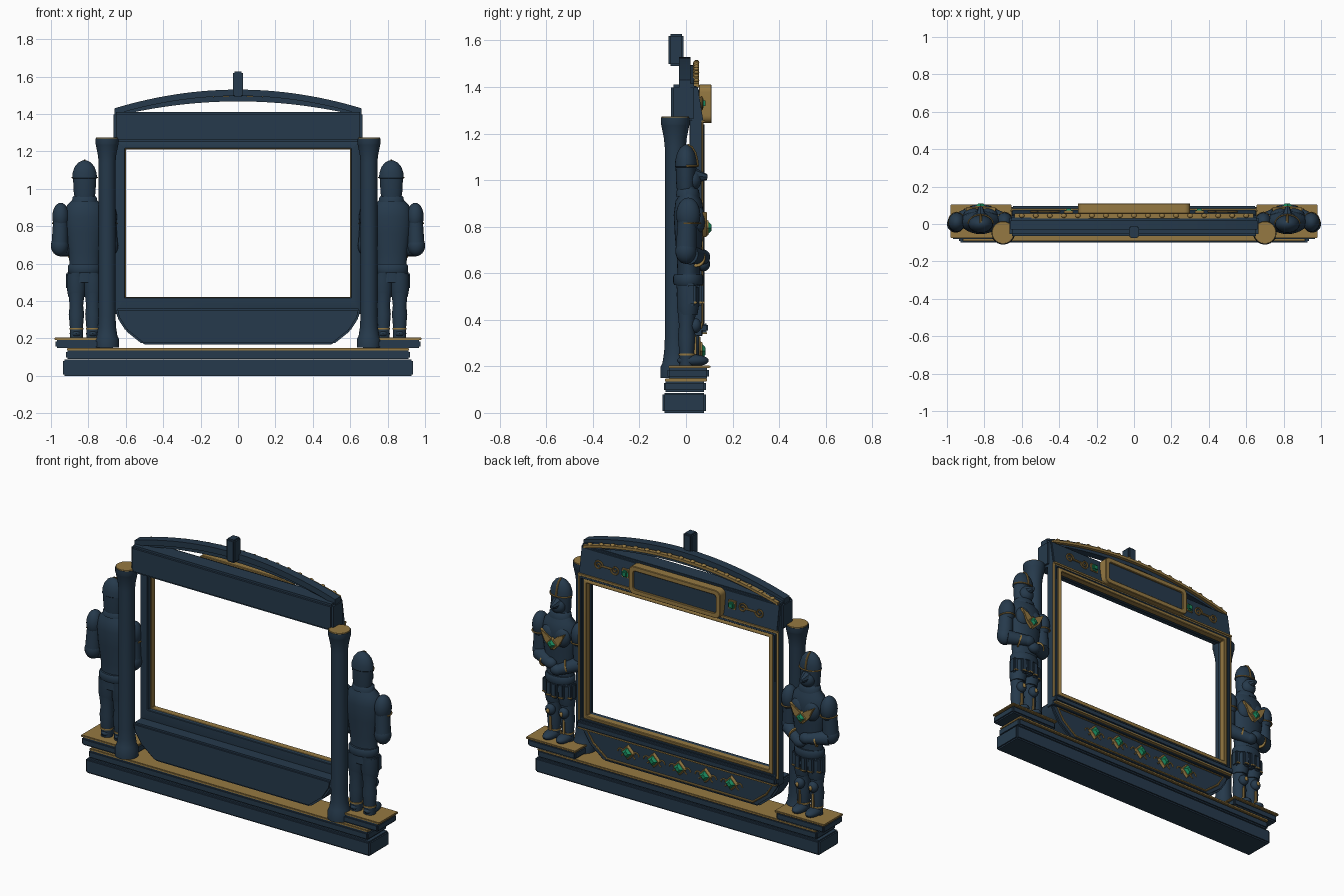
import bpy, bmesh, math
from mathutils import Vector, Matrix

if "Cube" in bpy.data.objects:
    bpy.data.objects.remove(bpy.data.objects["Cube"])


def material(name, rgb):
    m = bpy.data.materials.new(name)
    m.diffuse_color = (*rgb, 1)
    m.use_nodes = True
    m.node_tree.nodes["Principled BSDF"].inputs["Base Color"].default_value = m.diffuse_color
    return m


NAVY = material("navy", (0.019, 0.042, 0.072))
GOLD = material("antique gold", (0.30, 0.19, 0.054))
GREEN = material("emerald", (0.01, 0.25, 0.11))


def finish(bm, name, mat):
    bmesh.ops.recalc_face_normals(bm, faces=bm.faces)
    me = bpy.data.meshes.new(name)
    bm.to_mesh(me)
    bm.free()
    me.materials.append(mat)
    ob = bpy.data.objects.new(name, me)
    bpy.context.collection.objects.link(ob)
    return ob


def soften(bm, w, seg=2):
    if w:
        bmesh.ops.bevel(bm, geom=bm.edges[:], offset=w, segments=seg, affect='EDGES', clamp_overlap=True)


def box(name, mat, x, y, z, bev=0.008):
    bm = bmesh.new()
    bmesh.ops.create_cube(bm, size=1)
    x, y, z = sorted(x), sorted(y), sorted(z)
    for v in bm.verts:
        v.co = [(a[0] + a[1]) / 2 + c * (a[1] - a[0]) for a, c in zip((x, y, z), v.co)]
    soften(bm, bev)
    return finish(bm, name, mat)


def prism(name, mat, pts, a, b, axis='y', bev=0.006):
    """Polygon in xz pushed along y, or in yz pushed along x."""
    bm = bmesh.new()
    put = (lambda p, t: (p[0], t, p[1])) if axis == 'y' else (lambda p, t: (t, p[0], p[1]))
    lo = [bm.verts.new(put(p, a)) for p in pts]
    hi = [bm.verts.new(put(p, b)) for p in pts]
    bm.faces.new(lo)
    bm.faces.new(hi)
    for i in range(len(pts)):
        j = (i + 1) % len(pts)
        bm.faces.new((lo[i], lo[j], hi[j], hi[i]))
    bmesh.ops.recalc_face_normals(bm, faces=bm.faces)
    soften(bm, bev)
    return finish(bm, name, mat)


def outline(name, mat, outer, inner, y0, y1, bev=0.003):
    """Closed border between two matching xz loops."""
    bm = bmesh.new()
    L = [[bm.verts.new((p[0], y, p[1])) for p in pts]
         for pts, y in ((outer, y0), (outer, y1), (inner, y1), (inner, y0))]
    n = len(outer)
    for k in range(4):
        A, B = L[k], L[(k + 1) % 4]
        for i in range(n):
            j = (i + 1) % n
            bm.faces.new((A[i], A[j], B[j], B[i]))
    bmesh.ops.recalc_face_normals(bm, faces=bm.faces)
    soften(bm, bev, 1)
    return finish(bm, name, mat)


def rect(hx, z0, z1, r=0):
    if not r:
        return [(-hx, z0), (hx, z0), (hx, z1), (-hx, z1)]
    pts = []
    for q, (cx, cz) in enumerate(rect(hx - r, z0 + r, z1 - r)):
        for k in range(5):
            t = math.radians(180 + 90 * q + 22.5 * k)
            pts.append((cx + r * math.cos(t), cz + r * math.sin(t)))
    return pts


def lathe(name, mat, prof, cx, cy, sy=1, seg=28):
    bm = bmesh.new()
    rings = [[bm.verts.new((cx + r * math.cos(2 * math.pi * i / seg),
                            cy + sy * r * math.sin(2 * math.pi * i / seg), z)) for i in range(seg)]
             for r, z in prof]
    for A, B in zip(rings, rings[1:]):
        for i in range(seg):
            j = (i + 1) % seg
            bm.faces.new((A[i], A[j], B[j], B[i]))
    bm.faces.new(rings[0])
    bm.faces.new(rings[-1])
    return finish(bm, name, mat)


def ball(name, mat, c, r):
    bm = bmesh.new()
    bmesh.ops.create_uvsphere(bm, u_segments=20, v_segments=12, radius=1,
                              matrix=Matrix.Translation(c) @ Matrix.Diagonal((*r, 1)))
    return finish(bm, name, mat)


def limb(name, mat, p, q, r1, r2, seg=18):
    p, q = Vector(p), Vector(q)
    d = q - p
    bm = bmesh.new()
    bmesh.ops.create_cone(bm, cap_ends=True, segments=seg, radius1=r1, radius2=r2, depth=d.length,
                          matrix=Matrix.Translation((p + q) / 2) @ d.to_track_quat('Z', 'Y').to_matrix().to_4x4())
    return finish(bm, name, mat)


def tube(name, mat, pts, r=0.005, cyclic=False):
    cu = bpy.data.curves.new(name, 'CURVE')
    cu.dimensions = '3D'
    cu.bevel_depth, cu.bevel_resolution = r, 2
    sp = cu.splines.new('POLY')
    sp.points.add(len(pts) - 1)
    for a, b in zip(sp.points, pts):
        a.co = (*b, 1)
    sp.use_cyclic_u = cyclic
    tmp = bpy.data.objects.new("path", cu)
    me = bpy.data.meshes.new_from_object(tmp)
    bpy.data.objects.remove(tmp)
    me.name = name
    me.materials.clear()
    me.materials.append(mat)
    bpy.context.collection.objects.link(bpy.data.objects.new(name, me))


def gem(name, x, y, z, r):
    """Diamond emerald on a gold mount, facing +y."""
    limb(name + "_mount", GOLD, (x, y - 0.01, z), (x, y + 0.006, z), r * 1.35, r * 1.1, 4)
    limb(name, GREEN, (x, y + 0.004, z), (x, y + 0.02, z), r, r * 0.45, 4)


def arch(name, mat, hw, z0, rise, th, y0, y1, n=32):
    xs = [hw * (2 * i / n - 1) for i in range(n + 1)]
    top = [(x, z0 + rise * (1 - (x / hw) ** 2)) for x in xs]
    return prism(name, mat, top + [(x, z - th) for x, z in reversed(top)], y0, y1, bev=0)


# stepped base
box("base_slab", NAVY, (-0.935, 0.935), (-0.10, 0.085), (0, 0.086))
box("base_step", NAVY, (-0.92, 0.92), (-0.095, 0.085), (0.09, 0.136))
box("base_gold_top", GOLD, (-0.915, 0.915), (-0.09, 0.09), (0.134, 0.148), 0.003)

# window frame
outline("window_frame", NAVY, rect(0.655, 0.33, 1.26), rect(0.605, 0.418, 1.215), 0.015, 0.07)
outline("window_frame_step", NAVY, rect(0.645, 0.385, 1.24), rect(0.632, 0.398, 1.23), 0.06, 0.08)
outline("window_inner_trim", GOLD, rect(0.622, 0.40, 1.23), rect(0.60, 0.42, 1.21), 0.04, 0.08)
outline("window_outer_trim", GOLD, rect(0.66, 0.375, 1.25), rect(0.646, 0.388, 1.238), 0.066, 0.076)
box("window_sill", NAVY, (-0.655, 0.655), (0.02, 0.095), (0.345, 0.385))
box("window_sill_trim", GOLD, (-0.65, 0.65), (0.03, 0.09), (0.338, 0.346), 0)

# hanging apron with gem row
prism("apron", NAVY, [(-0.655, 0.36), (-0.645, 0.31), (-0.60, 0.24), (-0.51, 0.168),
                      (0.51, 0.168), (0.60, 0.24), (0.645, 0.31), (0.655, 0.36)], -0.06, 0.055, bev=0.01)
tube("apron_trim", GOLD, [(x, 0.057, z) for x, z in ((-0.61, 0.325), (-0.57, 0.26), (-0.48, 0.19), (0.48, 0.19),
                                                      (0.57, 0.26), (0.61, 0.325))], 0.006, True)
for i in range(-2, 3):
    gem("apron_gem", i * 0.17, 0.064, 0.265, 0.034)
    for s in (-1, 1):
        tube("apron_curl", GOLD, [(i * 0.17 + s * (0.05 + 0.02 * math.cos(t * 0.5)), 0.057,
                                   0.255 + 0.02 * math.sin(t * 0.5)) for t in range(10)], 0.004)

# header beam and sign
box("header_beam", NAVY, (-0.665, 0.665), (-0.065, 0.045), (1.25, 1.41), 0.012)
prism("header_panel", NAVY, [(0.02, 1.405), (0.05, 1.405), (0.075, 1.25), (0.02, 1.25)], -0.655, 0.655, 'x')
box("header_lower_trim", GOLD, (-0.655, 0.655), (0.06, 0.082), (1.247, 1.257), 0)
outline("sign_frame", GOLD, rect(0.30, 1.245, 1.41, 0.03), rect(0.272, 1.273, 1.382, 0.015), 0.055, 0.11, 0.006)
box("sign_panel", NAVY, (-0.28, 0.28), (0.05, 0.10), (1.265, 1.39), 0)
for s in (-1, 1):
    box("header_gem_mount", GOLD, (s * 0.325, s * 0.375), (0.05, 0.072), (1.305, 1.355), 0.003)
    box("header_gem", GREEN, (s * 0.33, s * 0.37), (0.06, 0.084), (1.31, 1.35), 0.008)
    for e in (-1, 1):   # paired spiral scrollwork
        tube("header_scroll", GOLD, [(s * 0.475 + e * (0.055 + (0.03 - 0.0012 * t) * math.cos(t * 0.45 + math.pi)), 0.067,
                                      1.33 + e * (0.03 - 0.0012 * t) * math.sin(t * 0.45)) for t in range(22)], 0.005)
    tube("header_scroll_bar", GOLD, [(s * 0.475 - 0.035, 0.067, 1.33), (s * 0.475 + 0.035, 0.067, 1.33)], 0.006)

# arched top rail
arch("arch_outer", NAVY, 0.66, 1.43, 0.10, 0.034, -0.03, 0.02)
arch("arch_inner", NAVY, 0.655, 1.415, 0.08, 0.028, -0.01, 0.035)
arch("arch_gold_trim", GOLD, 0.64, 1.415, 0.09, 0.016, 0.03, 0.055)
for i in range(-8, 9):
    x = i * 0.075
    ball("arch_bead", GOLD, (x, 0.045, 1.418 + 0.09 * (1 - (x / 0.64) ** 2)), (0.014, 0.012, 0.008))
box("top_post", NAVY, (-0.028, 0.028), (-0.075, -0.01), (1.49, 1.627))

COLUMN = [(0.064, 0.15), (0.064, 0.195), (0.055, 0.215), (0.048, 0.26), (0.045, 0.32), (0.045, 1.14),
          (0.049, 1.18), (0.06, 1.235), (0.062, 1.24), (0.062, 1.268)]


def knight(s):
    X = lambda u: s * (0.82 + u)
    R = (-1, 1)
    # legs and boots
    for e in R:
        u = e * 0.044
        lathe("leg_armour", NAVY, [(0.034, 0.2), (0.035, 0.26), (0.041, 0.33), (0.036, 0.375), (0.043, 0.44), (0.047, 0.55)],
              X(u), 0.003, 0.92)
        ball("boot", NAVY, (X(u), 0.03, 0.225), (0.036, 0.068, 0.026))
        ball("knee_guard", NAVY, (X(u), 0.04, 0.375), (0.03, 0.026, 0.032))
        ball("knee_stud", GOLD, (X(u), 0.064, 0.375), (0.01, 0.008, 0.014))
        box("shin_strip", GOLD, (X(u - 0.006), X(u + 0.006)), (0.03, 0.046), (0.25, 0.335), 0.002)
        lathe("ankle_band", GOLD, [(0.037, 0.247), (0.037, 0.256)], X(u), 0.003, 0.95)
        lathe("thigh_guard", NAVY, [(0.043, 0.42), (0.05, 0.46), (0.05, 0.54)], X(u), 0.008, 0.95)
    # armoured skirt
    for i in range(-2, 3):
        y = 0.075 - 0.008 * i * i
        box("skirt_plate", NAVY, (X(i * 0.04 - 0.019), X(i * 0.04 + 0.019)), (0.0, y), (0.46, 0.555), 0.008)
        box("skirt_trim", GOLD, (X(i * 0.04 - 0.014), X(i * 0.04 + 0.014)), (0.02, y + 0.004), (0.47, 0.478), 0.001)
    lathe("belt", NAVY, [(0.085, 0.55), (0.09, 0.56), (0.09, 0.585), (0.083, 0.595)], X(0), 0.01, 0.72)
    # torso and chest ornament
    lathe("torso", NAVY, [(0.088, 0.5), (0.08, 0.58), (0.085, 0.66), (0.1, 0.76), (0.108, 0.85), (0.095, 0.91),
                          (0.06, 0.945), (0.05, 0.97)], X(0), 0.012, 0.6)
    for e in R:
        ball("breast_plate", NAVY, (X(e * 0.042), 0.05, 0.83), (0.05, 0.034, 0.06))
        prism("chest_wing", GOLD, [(X(e * 0.005), 0.755), (X(e * 0.05), 0.80), (X(e * 0.08), 0.865), (X(e * 0.03), 0.84),
                                   (X(e * 0.005), 0.82)], 0.07, 0.09, bev=0.002)
    gem("chest_gem", X(0), 0.09, 0.795, 0.028)
    # shoulders and folded arms
    for e in R:
        ball("shoulder_guard", NAVY, (X(e * 0.128), 0.01, 0.85), (0.045, 0.052, 0.075))
        tube("shoulder_trim", GOLD, [(X(e * (0.128 + 0.044 * math.cos(t))), 0.01 + 0.052 * math.sin(t), 0.815)
                                     for t in [k * math.pi / 8 for k in range(-1, 9)]], 0.004)
        limb("upper_arm", NAVY, (X(e * 0.128), 0.005, 0.83), (X(e * 0.133), 0.0, 0.69), 0.04, 0.045)
        ball("elbow_guard", NAVY, (X(e * 0.133), 0.0, 0.695), (0.047, 0.046, 0.055))
        limb("forearm", NAVY, (X(e * 0.13), 0.015, 0.68), (X(e * 0.03), 0.07, 0.655 + e * 0.015), 0.042, 0.03)
        ball("gauntlet", NAVY, (X(e * 0.02), 0.074, 0.655 + e * 0.015), (0.038, 0.03, 0.032))
        limb("cuff_trim", GOLD, (X(e * 0.072), 0.047, 0.665), (X(e * 0.064), 0.051, 0.663), 0.039, 0.038)
    # helmet with pointed visor and gold crest
    lathe("helmet", NAVY, [(0.05, 0.935), (0.058, 0.98), (0.062, 1.055), (0.066, 1.058), (0.064, 1.085), (0.053, 1.117),
                           (0.034, 1.14), (0.01, 1.152)], X(0), 0.0, 0.72)
    ball("face_guard", NAVY, (X(0), 0.03, 1.0), (0.045, 0.036, 0.045))
    limb("visor", NAVY, (X(0), 0.03, 1.02), (X(0), 0.092, 1.012), 0.036, 0.012, 8)
    tube("brow_trim", GOLD, [(X(0.067 * math.cos(k * math.pi / 10)), 0.05 * math.sin(k * math.pi / 10), 1.06)
                             for k in range(11)], 0.004)
    tube("helmet_crest", GOLD, [(X(0), 0.05, 1.06), (X(0), 0.047, 1.085), (X(0), 0.039, 1.117), (X(0), 0.025, 1.14),
                                (X(0), 0.005, 1.152)], 0.006)
    lathe("neck_guard", NAVY, [(0.068, 0.93), (0.064, 0.955), (0.054, 0.965)], X(0), 0.008, 0.75)


# columns, plinths and guardian knights on both sides
for s in (-1, 1):
    lathe("column", NAVY, COLUMN, s * 0.70, -0.046, 1, 32)
    lathe("column_cap", GOLD, [(0.06, 1.266), (0.058, 1.273)], s * 0.70, -0.046, 1, 32)
    box("plinth", NAVY, (s * 0.66, s * 0.975), (-0.08, 0.098), (0.148, 0.192))
    box("plinth_gold_top", GOLD, (s * 0.655, s * 0.982), (-0.075, 0.105), (0.192, 0.204), 0.003)
    knight(s)

bpy.ops.object.select_all(action='SELECT')
bpy.context.view_layer.objects.active = bpy.context.selected_objects[0]
bpy.ops.object.shade_smooth_by_angle(angle=math.radians(35))
